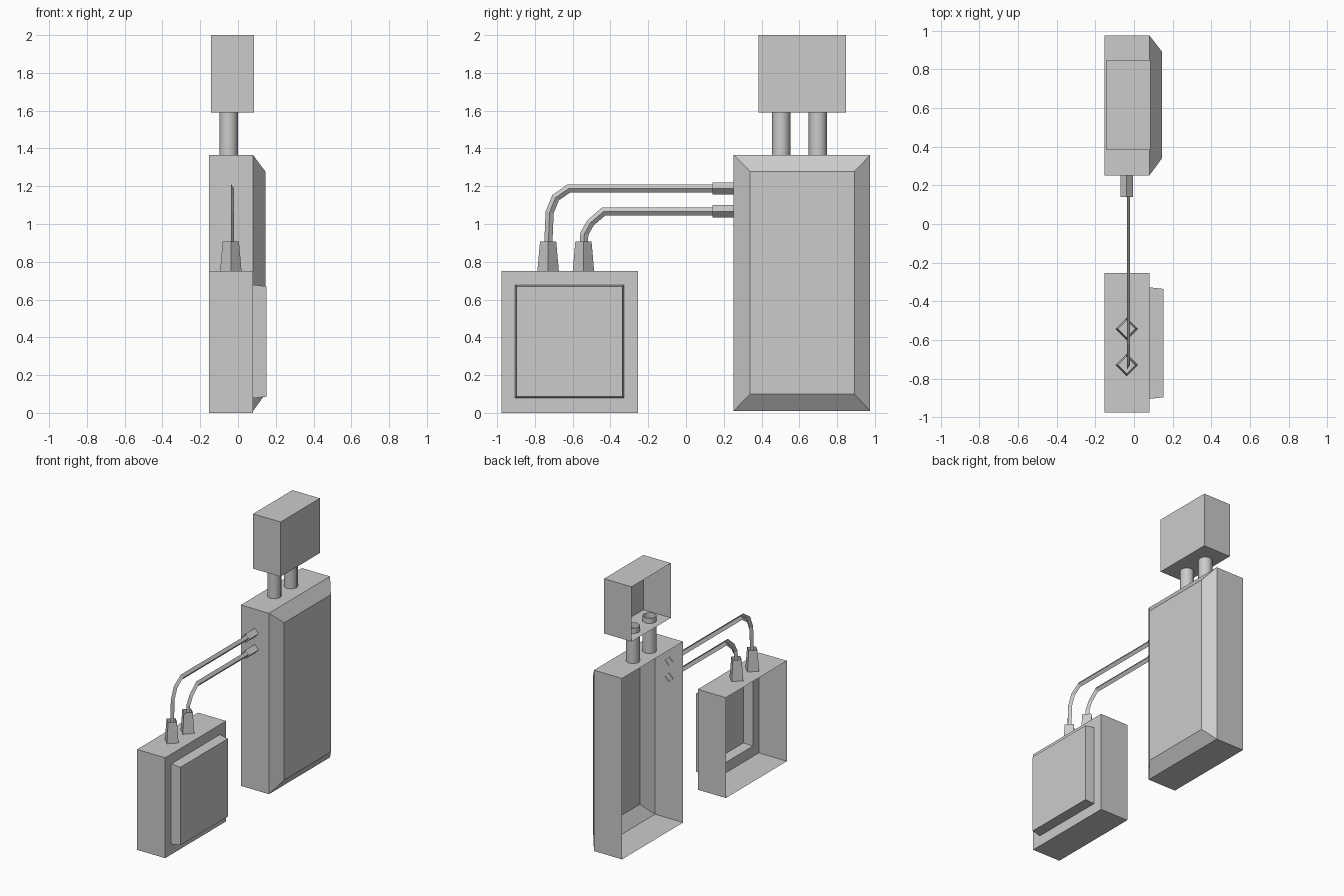
import bpy, math
from mathutils import Vector

if "Cube" in bpy.data.objects:
    bpy.data.objects.remove(bpy.data.objects["Cube"])


def loft(name, rings, cap_end=False, closed=True, smooth=False):
    """Skin a list of equal-length point rings, optionally capping the last."""
    n = len(rings[0])
    verts = [p for ring in rings for p in ring]
    faces = []
    for r in range(len(rings) - 1):
        for i in range(n if closed else n - 1):
            j = (i + 1) % n
            faces.append((r * n + i, r * n + j, (r + 1) * n + j, (r + 1) * n + i))
    if cap_end:
        faces.append(tuple(range((len(rings) - 1) * n, len(rings) * n)))
    me = bpy.data.meshes.new(name)
    me.from_pydata(verts, [], faces)
    me.update()
    for poly in me.polygons:
        poly.use_smooth = smooth
    ob = bpy.data.objects.new(name, me)
    bpy.context.collection.objects.link(ob)
    return ob


def rect(x, y0, y1, z0, z1):
    return [(x, y0, z0), (x, y1, z0), (x, y1, z1), (x, y0, z1)]


def tube(name, start, end, r0, r1, sides, smooth=False):
    """Open tube along z or y with a corner pointing along x."""
    a, b = Vector(start), Vector(end)
    up = abs((b - a).z) > abs((b - a).y)
    rings = []
    for c, r in ((a, r0), (b, r1)):
        ring = []
        for i in range(sides):
            t = 2 * math.pi * i / sides
            u, v = r * math.cos(t), r * math.sin(t)
            ring.append(c + (Vector((u, v, 0)) if up else Vector((u, 0, -v))))
        # the y axis runs backwards here, so flip winding to face outwards
        rings.append(ring if up or b.y > a.y else ring[::-1])
    return loft(name, rings, smooth=smooth)


def cable(name, path, half=0.0215):
    """V-section cable swept along a (y, z) path with mitred bends."""
    pts = [Vector(p) for p in path]
    rings = []
    for i, p in enumerate(pts):
        d0 = (p - pts[max(i - 1, 0)]).normalized() if i else (pts[1] - p).normalized()
        d1 = (pts[i + 1] - p).normalized() if i < len(pts) - 1 else d0
        t = (d0 + d1).normalized()
        n = Vector((-t.y, t.x)) * half / t.dot(d0)
        a, b = p + n, p - n
        rings.append([(-0.036, a.x, a.y), (-0.02, p.x, p.y), (-0.036, b.x, b.y)])
    return loft(name, rings, closed=False)


# Main cabinet: open-backed shell with a chamfered front
loft("main_cabinet", [rect(-0.153, 0.252, 0.975, 0.01, 1.365),
                      rect(0.08, 0.252, 0.975, 0.01, 1.365),
                      rect(0.145, 0.34, 0.892, 0.10, 1.278)], cap_end=True)

# Small box: open-backed shell with a raised, slightly tapered door
loft("meter_box", [rect(-0.153, -0.976, -0.254, 0.0, 0.752),
                   rect(0.08, -0.976, -0.254, 0.0, 0.752),
                   rect(0.08, -0.905, -0.328, 0.078, 0.678),
                   rect(0.152, -0.897, -0.336, 0.086, 0.67)], cap_end=True)

# Top box on two round conduits
loft("top_box", [rect(-0.143, 0.383, 0.848, 1.59, 2.0),
                 rect(0.085, 0.383, 0.848, 1.59, 2.0)], cap_end=True)
for i, y in enumerate((0.503, 0.698)):
    tube(f"conduit_{i}", (-0.05, y, 1.355), (-0.05, y, 1.63), 0.049, 0.049, 8, True)

# Cables with their cabinet fittings and tapered glands
runs = [
    [(0.16, 1.188), (-0.62, 1.188), (-0.69, 1.14), (-0.722, 1.062), (-0.73, 0.87)],
    [(0.16, 1.067), (-0.435, 1.067), (-0.505, 1.007), (-0.538, 0.948), (-0.543, 0.87)],
]
for i, run in enumerate(runs):
    cable(f"cable_{i}", run)
    z, y = run[0][1], run[-1][0]
    tube(f"cable_fitting_{i}", (-0.038, 0.14, z), (-0.038, 0.256, z), 0.033, 0.033, 4)
    tube(f"cable_gland_{i}", (-0.038, y, 0.748), (-0.038, y, 0.907), 0.057, 0.043, 4)
